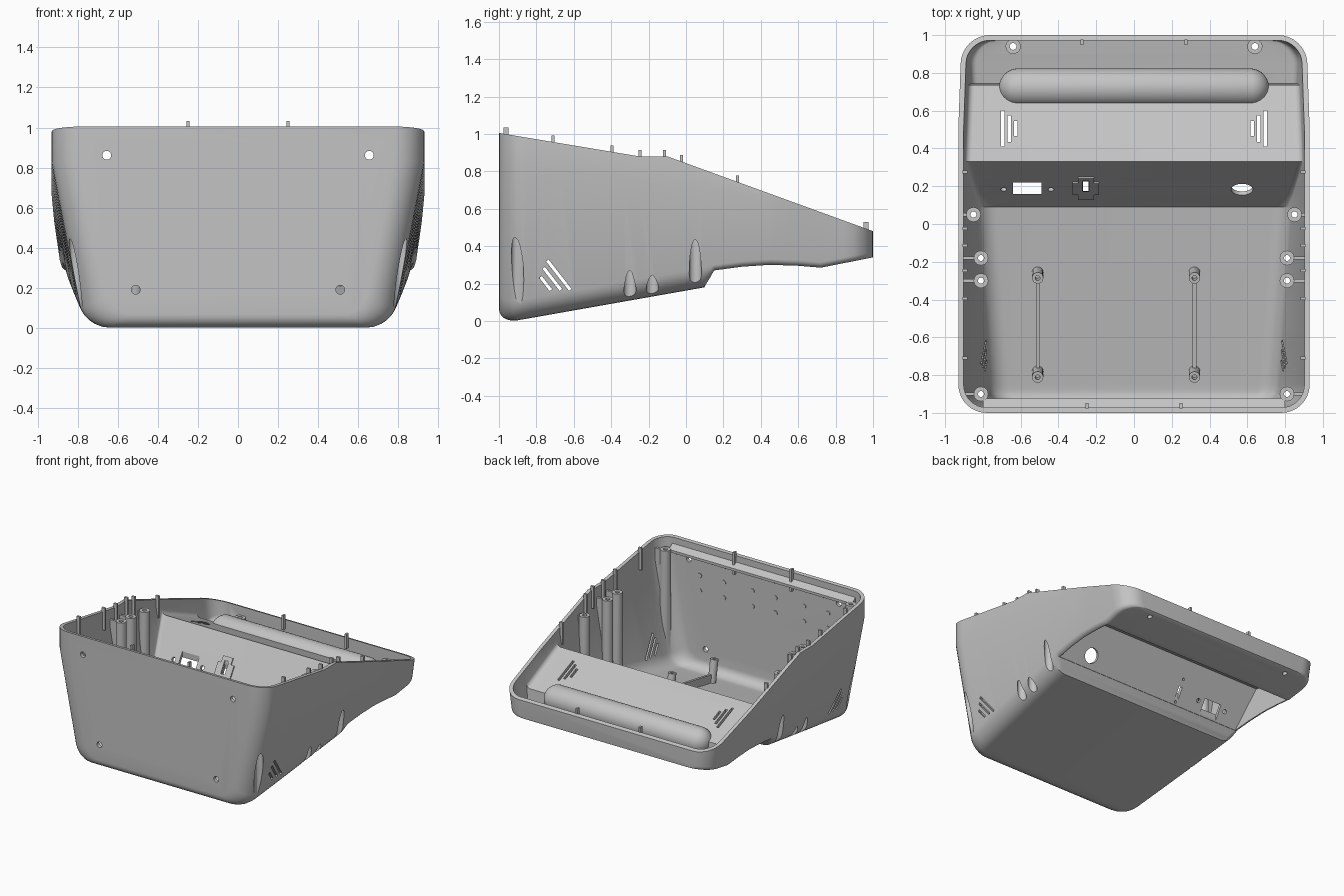
import bpy, bmesh, math
from mathutils import Matrix, Vector

cube = bpy.data.objects.get("Cube")
if cube:
    bpy.data.objects.remove(cube, do_unlink=True)

grey = bpy.data.materials.new("case_grey")
grey.use_nodes = True
COLOUR = (0.55, 0.55, 0.55, 1)
grey.diffuse_color = COLOUR
grey.node_tree.nodes["Principled BSDF"].inputs["Base Color"].default_value = COLOUR


def make(name, bm):
    bmesh.ops.recalc_face_normals(bm, faces=bm.faces)
    mesh = bpy.data.meshes.new(name)
    bm.to_mesh(mesh)
    bm.free()
    mesh.materials.append(grey)
    ob = bpy.data.objects.new(name, mesh)
    bpy.context.collection.objects.link(ob)
    return ob


def box(name, centre, size, tilt=0):
    bm = bmesh.new()
    m = Matrix.Translation(centre) @ Matrix.Rotation(tilt, 4, 'X') @ Matrix.Diagonal((*size, 1))
    bmesh.ops.create_cube(bm, size=1, matrix=m)
    return make(name, bm)


def rod(name, centre, r, length, axis='Z', tilt=0):
    bm = bmesh.new()
    m = Matrix.Translation(centre) @ Matrix.Rotation(tilt, 4, 'X')
    if axis == 'Y':
        m = m @ Matrix.Rotation(math.pi / 2, 4, 'X')
    bmesh.ops.create_cone(bm, cap_ends=True, segments=20, radius1=r, radius2=r, depth=length, matrix=m)
    return make(name, bm)


def post(x, y, r, z0, z1):
    return rod("post", (x, y, (z0 + z1) / 2), r, z1 - z0)


def boolean(a, b, op='DIFFERENCE'):
    mod = a.modifiers.new("cut", 'BOOLEAN')
    mod.operation, mod.object, mod.solver = op, b, 'EXACT'
    bpy.context.view_layer.objects.active = a
    bpy.ops.object.modifier_apply(modifier=mod.name)
    bpy.data.objects.remove(b, do_unlink=True)


def along(knots, y):
    # piecewise linear height along the depth
    for (y0, z0), (y1, z1) in zip(knots, knots[1:]):
        if y <= y1:
            return z0 + (z1 - z0) * (y - y0) / (y1 - y0)
    return knots[-1][1]


RIM = [(-1, 1.005), (-.25, .88), (-.1, .88), (1, .48)]
BASE = [(-1, -.014), (.1, .18), (.15, .27), (.3, .29), (.45, .3), (.6, .295), (.72, .285), (1, .34)]
FLOOR = [(-1, .016), (.09, .21), (.33, .61), (.735, .44), (.745, .325), (1, .37)]
RECESS = [(.1, .185), (.33, .56), (.71, .405)]
WALL = .028


def taper_line(y):
    return .84 - .12 * (y + 1)


def half_width(y, z, inset):
    # upright sides that taper inwards below a slanting line, round plan corners
    slope = .2 - .03 * (y + 1)
    w = .93 - inset - slope * max(0, taper_line(y) - z)
    r = .15 - inset
    d = max(0, 1 - inset - abs(y))
    if d < r:
        w -= r - math.sqrt(max(0, r * r - (r - d) ** 2))
    return w


def loft(name, low, high, inset, y0, y1, fillet):
    # cross-sections placed along the depth, closed across the top
    ys = {y for y, z in low + high if y0 < y < y1} | {y0, y1}
    ys |= {y0 + (y1 - y0) * i / 24 for i in range(25)}
    for i in range(1, 9):
        d = (.15 - inset) * (1 - math.cos(i * math.pi / 16))
        ys |= {y for y in (inset - 1 + d, 1 - inset - d) if y0 < y < y1}
    ordered = []
    for y in sorted(ys):
        if not ordered or y - ordered[-1] > .002:
            ordered.append(y)
    bm = bmesh.new()
    rings = []
    for y in ordered:
        zb, zt = along(low, y), along(high, y)
        r = fillet if y < .105 else min(fillet, .03)
        t = min(1, max(0, (inset - .9 - y) / .1))
        if fillet:
            zb += .08 * (1 - math.sqrt(1 - t * t))
        half = []
        for i in range(7):
            a = i * math.pi / 12
            z = zb + r * (1 - math.cos(a))
            half.append((half_width(y, z, inset) - r * (1 - math.sin(a)), z))
        bend = min(max(taper_line(y), zb + r + .01), zt - .005)
        for z in (bend, zt):
            half.append((half_width(y, z, inset), z))
        pts = [(-x, z) for x, z in reversed(half)] + half
        rings.append([bm.verts.new((x, y, z)) for x, z in pts])
    n = len(rings[0])
    for a, b in zip(rings, rings[1:]):
        for i in range(n):
            j = (i + 1) % n
            bm.faces.new((a[i], a[j], b[j], b[i]))
    bm.faces.new(rings[0])
    bm.faces.new(rings[-1])
    bmesh.ops.remove_doubles(bm, verts=bm.verts, dist=.00005)
    return make(name, bm)


case = loft("case_shell", BASE, RIM, 0, -1, 1, .105)
cavity = loft("cavity", FLOOR, [(y, z + .3) for y, z in RIM], WALL, WALL - 1, 1 - WALL, .09)
recess = loft("recess", [(.1, .05), (.71, .05)], RECESS, WALL, .1, .71, 0)

# Screw posts, webs, floor standoffs and ribs remain solid inside the cavity
SIDE_POSTS = [(.85, .05, .76), (.81, -.18, .81), (.81, -.3, .82), (.81, -.9, .93)]
LEAN = math.radians(10)
STANDOFFS = [(x, y, z) for x in (-.51, .32) for y, z in ((-.265, .2), (-.79, .11))]
for s in (-1, 1):
    for x, y, top in SIDE_POSTS:
        boolean(cavity, post(s * x, y, .039, -.2, top))
        boolean(cavity, box("web", (s * (x + .06), y, top / 2 - .06), (.12, .018, top + .1)))
    boolean(cavity, post(s * .64, .94, .04, .2, .42))
for x, y, z in STANDOFFS:
    boolean(cavity, rod("standoff", (x, y, z), .03, .24, tilt=LEAN))
for x in (-.51, .32):
    boolean(cavity, box("rib", (x, -.52, .09), (.02, .53, .15), LEAN))

# Rounded grip bulge over the rear ledge
bm = bmesh.new()
bmesh.ops.create_uvsphere(bm, u_segments=28, v_segments=13, radius=.102,
                          matrix=Matrix.Rotation(math.pi / 2, 4, 'Y'))
for v in bm.verts:
    v.co += Vector((math.copysign(.613, v.co.x), .722, .42))
boolean(cavity, make("grip", bm))

# Sloping step behind the front rim
bm = bmesh.new()
ends = [[bm.verts.new((x, y, z)) for y, z in ((-1.1, 1.0), (-.98, .955), (-.925, .92), (-.925, .9), (-1.1, .8))]
        for x in (-.8, .8)]
for i in range(5):
    j = (i + 1) % 5
    bm.faces.new((ends[0][i], ends[0][j], ends[1][j], ends[1][i]))
for e in ends:
    bm.faces.new(e)
boolean(cavity, make("front_step", bm))

boolean(case, cavity)
boolean(case, recess)

for s in (-1, 1):
    # Screw holes with wide bores from below
    for x, y, top in SIDE_POSTS:
        boolean(case, post(s * x, y, .033, -.2, top - .12))
        boolean(case, post(s * x, y, .016, -.3, top + .1))
    boolean(case, post(s * .64, .94, .018, .2, .6))
    # Front screw holes
    for x, z in ((.655, .862), (.51, .19)):
        boolean(case, rod("hole", (s * x, -.98, z), .022, .2, 'Y'))
    # Slanted side vents
    for y, z, size in ((-.68, .245, .2), (-.715, .225, .15), (-.75, .2, .09)):
        boolean(case, box("vent", (s * .82, y, z), (.22, size, .017), math.radians(-52)))
    # Speaker slots in the shelf
    for x, size in ((.695, .19), (.66, .14), (.625, .08)):
        boolean(case, box("slot", (s * x, .505, .52), (.018, size, .3)))

# Blind holes in the standoffs
for x, y, z in STANDOFFS:
    boolean(case, rod("hole", (x, y - .02, z + .11), .013, .12, tilt=LEAN))

# Connector openings in the steep rear panel
boolean(case, box("socket", (-.565, .19, .36), (.15, .06, .4)))
PANEL = math.atan(1.65)
for x, r in ((-.69, .016), (-.44, .016), (.572, .058)):
    boolean(case, rod("hole", (x, .19, .36), r, .16, tilt=PANEL))
boolean(case, box("switch", (-.255, .2, .37), (.03, .05, .4)))
for y in (.15, .24):
    boolean(case, rod("hole", (-.255, y, .2 + 1.65 * (y - .09)), .01, .16, tilt=PANEL))

# Raised frame around the small switch
up = Vector((0, -math.sin(PANEL), math.cos(PANEL)))
for w, h in ((.14, .12), (.085, .22)):
    frame = box("switch_frame", Vector((-.255, .192, .38)) + up * .004, (w, h, .012), PANEL)
    boolean(frame, box("opening", (-.255, .2, .38), (.035, .055, .4)))

# Locating pins around the rim
spots = [(s * .895, y) for s in (-1, 1) for y in (.275, -.025, -.115, -.245, -.395, -.71)]
spots += [(s * x, y) for s in (-1, 1) for x, y in ((.25, -.962), (.275, .962))]
for x, y in spots:
    low = .08 if y > .9 else .14
    top = along(RIM, y) + .035
    size = (.016, .028) if abs(y) > .9 else (.028, .016)
    box("rim_pin", (x, y, top - (low + .035) / 2), (*size, low + .035))

# Small pilot marks inside the front wall
for x in (-.56, -.35, -.1, .1, .35, .56):
    for z in (.76, .64):
        rod("pilot_mark", (x, -.971, z), .018, .008, 'Y')

# Smooth curved areas while keeping crisp edges
bpy.ops.object.select_all(action='DESELECT')
case.select_set(True)
bpy.context.view_layer.objects.active = case
bpy.ops.object.shade_smooth_by_angle(angle=math.radians(25))
